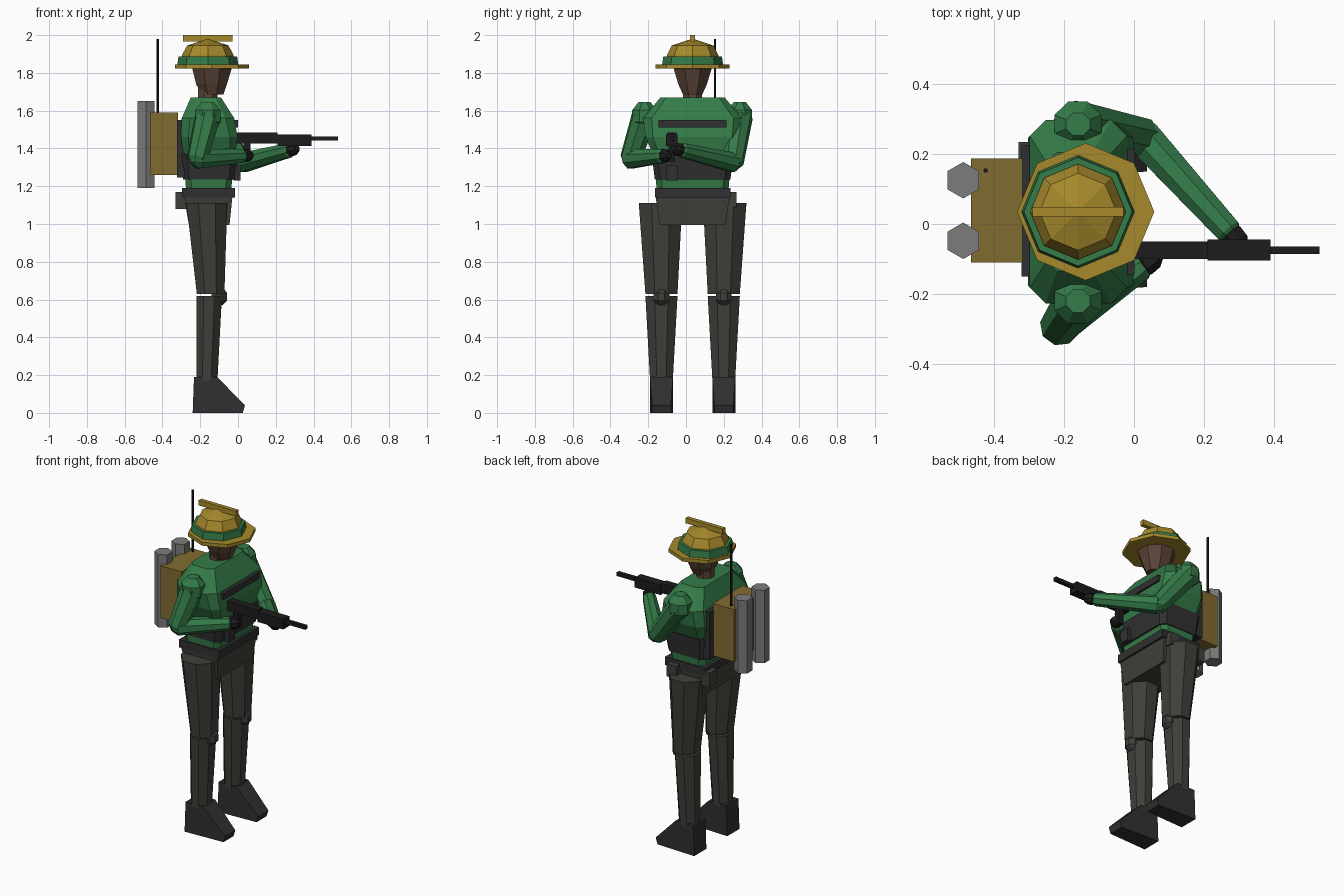
import bpy, bmesh, math
from mathutils import Vector

if "Cube" in bpy.data.objects:
    bpy.data.objects.remove(bpy.data.objects["Cube"])

CX, CY = -0.16, 0.035   # body axis


def mat(name, r, g, b):
    m = bpy.data.materials.new(name)
    m.diffuse_color = (r, g, b, 1)
    m.use_nodes = True
    m.node_tree.nodes["Principled BSDF"].inputs["Base Color"].default_value = m.diffuse_color
    return m


GREEN = mat("green_cloth", 0.035, 0.2, 0.065)
GOLD = mat("gold", 0.38, 0.25, 0.025)
PACK = mat("dull_gold", 0.22, 0.15, 0.03)
TROUSER = mat("trouser_grey", 0.05, 0.05, 0.042)
DARK = mat("dark_grey", 0.03, 0.03, 0.032)
BLACK = mat("gun_black", 0.012, 0.012, 0.013)
SKIN = mat("brown", 0.11, 0.06, 0.04)
STEEL = mat("steel", 0.2, 0.2, 0.2)


def finish(name, bm, m):
    bmesh.ops.recalc_face_normals(bm, faces=bm.faces)
    me = bpy.data.meshes.new(name)
    bm.to_mesh(me)
    bm.free()
    me.materials.append(m)
    ob = bpy.data.objects.new(name, me)
    bpy.context.collection.objects.link(ob)
    return ob


def loft(name, rings, m):
    """Skin a stack of equal-length point rings and cap both ends."""
    bm = bmesh.new()
    vs = [[bm.verts.new(p) for p in r] for r in rings]
    n = len(vs[0])
    for a, b in zip(vs, vs[1:]):
        for i in range(n):
            j = (i + 1) % n
            bm.faces.new((a[i], a[j], b[j], b[i]))
    bm.faces.new(vs[0])
    bm.faces.new(vs[-1])
    return finish(name, bm, m)


def oval(x, y, z, rx, ry, n=8, turn=0.0):
    return [(x + rx * math.cos(turn + i * math.tau / n),
             y + ry * math.sin(turn + i * math.tau / n), z) for i in range(n)]


def slab(x0, x1, hy, z, c=0.0, y=CY):
    """Rectangle ring, corners chamfered when c > 0."""
    if not c:
        return [(x0, y - hy, z), (x1, y - hy, z), (x1, y + hy, z), (x0, y + hy, z)]
    return [(x0 + c, y - hy, z), (x1 - c, y - hy, z), (x1, y - hy + c, z), (x1, y + hy - c, z),
            (x1 - c, y + hy, z), (x0 + c, y + hy, z), (x0, y + hy - c, z), (x0, y - hy + c, z)]


def box(name, x0, x1, y0, y1, z0, z1, m):
    hy, y = (y1 - y0) / 2, (y0 + y1) / 2
    return loft(name, [slab(x0, x1, hy, z0, 0, y), slab(x0, x1, hy, z1, 0, y)], m)


def limb(name, stations, m, n=8):
    """Tapered tube through (point, radius) stations along one direction."""
    d = (Vector(stations[-1][0]) - Vector(stations[0][0])).normalized()
    u = d.cross(Vector((0, 0, 1)))
    u = u.normalized() if u.length > 0.01 else Vector((1, 0, 0))
    v = d.cross(u)
    rings = []
    for p, r in stations:
        rings.append([Vector(p) + r * (math.cos(a) * u + math.sin(a) * v)
                      for a in ((i + 0.5) * math.tau / n for i in range(n))])
    return loft(name, rings, m)


def arm_part(name, a, b, ra, rb, m=GREEN):
    """Limb segment with bevelled ends."""
    a, b = Vector(a), Vector(b)
    d = (b - a).normalized()
    limb(name, [(a - d * ra * 0.6, ra * 0.55), (a, ra), (b, rb), (b + d * rb * 0.6, rb * 0.55)], m)


def ball(name, p, sx, sy, sz, m):
    rings = [oval(p[0], p[1], p[2] + sz * h, sx * k, sy * k, 8, math.pi / 8)
             for h, k in ((-1, 0.45), (-0.5, 1), (0.4, 1), (1, 0.5))]
    return loft(name, rings, m)


T = math.pi / 8
K = 1 / math.cos(T)

# legs and boots
for side, s in (("right", -1), ("left", 1)):
    y = CY + s * 0.165
    loft(side + "_thigh", [oval(-0.145, y, 0.63, 0.073 * K, 0.085 * K, 8, T),
                           oval(-0.165, y + s * 0.005, 1.11, 0.108 * K, 0.115 * K, 8, T)], TROUSER)
    loft(side + "_shin", [oval(-0.165, y, 0.17, 0.056 * K, 0.06 * K, 8, T),
                          oval(-0.153, y, 0.62, 0.068 * K, 0.085 * K, 8, T)], TROUSER)
    ball(side + "_knee", (-0.1, y, 0.617), 0.045, 0.045, 0.046, TROUSER)
    side_profile = [(-0.24, 0), (0.025, 0), (0.037, 0.04), (-0.11, 0.19), (-0.233, 0.19)]
    loft(side + "_boot", [[(px, y + e * (0.05 if px > 0 else 0.061), pz) for px, pz in side_profile]
                          for e in (-1, 1)], DARK)

# pelvis, belt and pouches
loft("pelvis", [slab(-0.26, -0.045, 0.175, 0.995), slab(-0.285, -0.03, 0.195, 1.14)], TROUSER)
box("belt", -0.297, -0.017, CY - 0.2, CY + 0.2, 1.14, 1.19, DARK)
box("side_pouch", -0.12, -0.05, 0.22, 0.268, 1.09, 1.17, TROUSER)
box("rear_pouch", -0.33, -0.27, 0.16, 0.235, 1.08, 1.17, TROUSER)

# torso with armour panels
loft("torso", [slab(-0.275, -0.037, 0.19, 1.18, 0.03), slab(-0.287, -0.015, 0.205, 1.36, 0.03),
               slab(-0.303, -0.002, 0.25, 1.46, 0.04), slab(-0.298, -0.02, 0.262, 1.56, 0.045),
               slab(-0.25, -0.09, 0.17, 1.67, 0.03)], GREEN)
loft("waist_vest", [slab(-0.29, -0.02, 0.2, 1.235, 0.03), slab(-0.3, -0.002, 0.217, 1.37, 0.03)], DARK)
box("chest_strip", -0.04, 0.001, CY - 0.18, CY + 0.18, 1.51, 1.55, DARK)
box("back_plate", -0.322, -0.28, CY - 0.185, CY + 0.19, 1.245, 1.55, DARK)

# backpack, tanks and antenna
box("backpack", -0.466, -0.318, -0.11, 0.187, 1.26, 1.59, PACK)
for i, y in enumerate((-0.048, 0.125)):
    loft(f"tank_{i + 1}", [oval(-0.488, y, z, 0.052, 0.052, 6, math.pi / 6) for z in (1.19, 1.65)], STEEL)
loft("antenna", [oval(-0.424, 0.153, z, 0.007, 0.007, 6) for z in (1.55, 1.98)], BLACK)

# neck and head
loft("neck", [oval(CX, CY, z, 0.055, 0.055, 8, T) for z in (1.64, 1.74)], SKIN)
loft("head", [oval(-0.135, CY, 1.685, 0.062, 0.055, 8, T), oval(-0.14, CY, 1.74, 0.088, 0.082, 8, T),
              oval(-0.138, CY, 1.82, 0.112, 0.108, 8, T), oval(-0.145, CY, 1.86, 0.1, 0.1, 8, T)], SKIN)

# hat
loft("hat_brim", [oval(-0.138, CY, z, 0.196, 0.196) for z in (1.823, 1.845)], GOLD)
loft("hat_band", [oval(CX, CY, z, r, r) for z, r in ((1.84, 0.162), (1.888, 0.155))], GREEN)
loft("hat_crown", [oval(CX, CY, z, r, r) for z, r in
                   ((1.86, 0.14), (1.895, 0.136), (1.945, 0.11), (1.978, 0.01))], GOLD)
box("hat_crest", -0.29, -0.03, CY - 0.013, CY + 0.013, 1.967, 2.0, GOLD)

# arms: shoulder, elbow, wrist for each side
for side, sh, el, wr in (("right", (-0.16, -0.22, 1.57), (-0.215, -0.295, 1.345), (0.02, -0.125, 1.36)),
                         ("left", (-0.16, 0.285, 1.57), (0.025, 0.25, 1.325), (0.27, -0.02, 1.39))):
    ball(side + "_shoulder", (sh[0], sh[1], 1.575), 0.073, 0.07, 0.07, GREEN)
    arm_part(side + "_upper_arm", sh, el, 0.07, 0.056)
    arm_part(side + "_forearm", el, wr, 0.055, 0.04)
    d = (Vector(wr) - Vector(el)).normalized()
    arm_part(side + "_glove", Vector(wr) + d * 0.015, Vector(wr) + d * 0.045, 0.036, 0.033, BLACK)

# gun
GY = -0.075
box("gun_body", -0.03, 0.21, GY - 0.025, GY + 0.025, 1.425, 1.485, BLACK)
box("gun_handguard", 0.21, 0.39, GY - 0.03, GY + 0.03, 1.413, 1.475, BLACK)
box("gun_barrel", 0.385, 0.53, GY - 0.011, GY + 0.011, 1.441, 1.464, BLACK)
box("gun_grip", 0.03, 0.065, GY - 0.018, GY + 0.018, 1.33, 1.43, BLACK)
box("front_pouch", -0.025, 0.012, GY - 0.03, GY + 0.03, 1.23, 1.31, DARK)
